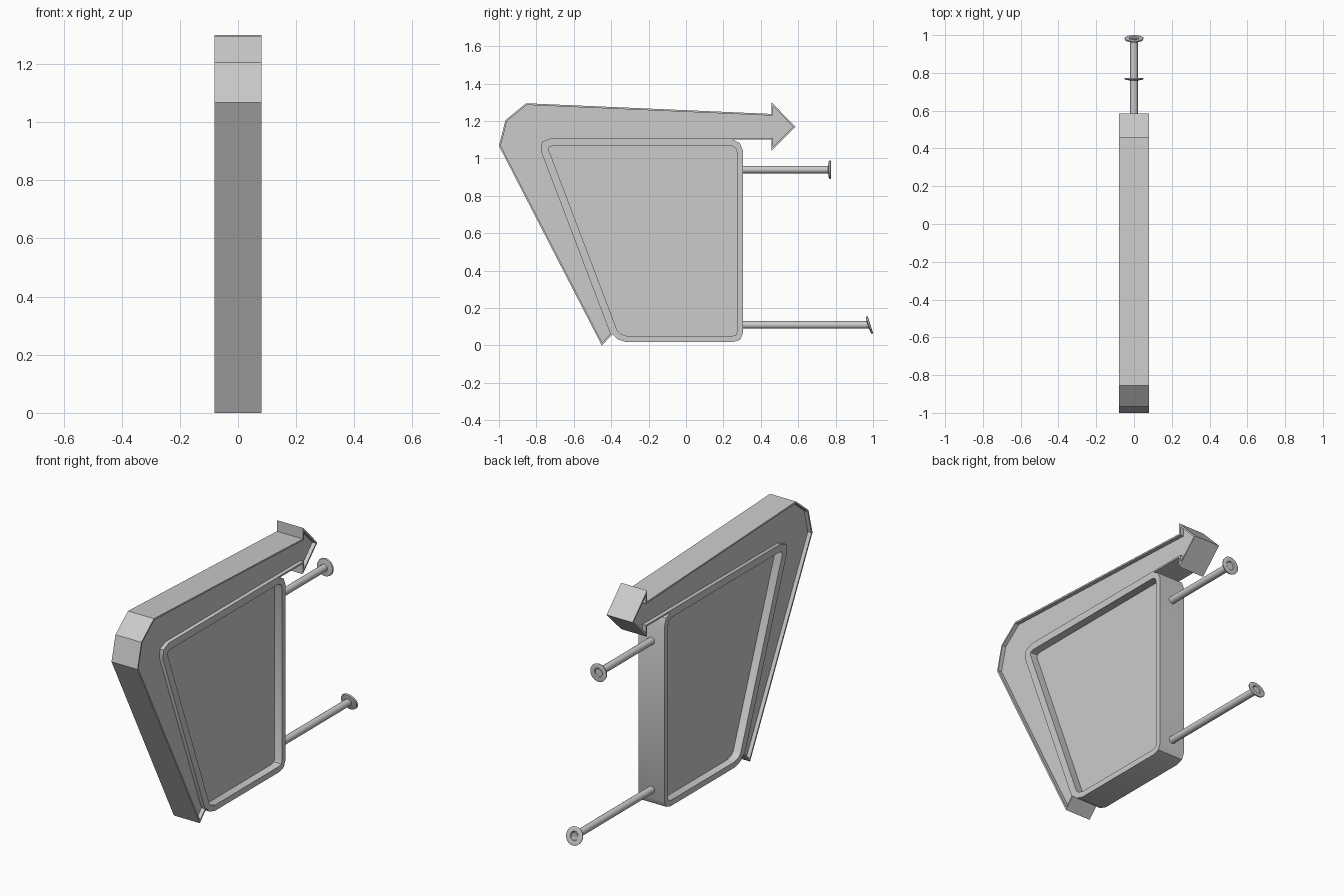
import bpy, bmesh, math
from mathutils import Matrix, Vector

if "Cube" in bpy.data.objects:
    bpy.data.objects.remove(bpy.data.objects["Cube"])

HALF = 0.08  # half thickness of the sign


def finish(bm, name, angle):
    bmesh.ops.recalc_face_normals(bm, faces=bm.faces[:])
    mesh = bpy.data.meshes.new(name)
    bm.to_mesh(mesh)
    bm.free()
    ob = bpy.data.objects.new(name, mesh)
    bpy.context.collection.objects.link(ob)
    bpy.ops.object.select_all(action='DESELECT')
    ob.select_set(True)
    bpy.context.view_layer.objects.active = ob
    bpy.ops.object.shade_smooth_by_angle(angle=math.radians(angle))
    return ob


def tray(name, outline, rim, depth):
    """Extruded (y, z) outline with a rimmed recess on both sides."""
    bm = bmesh.new()
    n = len(outline)
    left = [bm.verts.new((-HALF, y, z)) for y, z in outline]
    right = [bm.verts.new((HALF, y, z)) for y, z in outline]
    sides = [bm.faces.new(left), bm.faces.new(right[::-1])]
    for i in range(n):
        j = (i + 1) % n
        bm.faces.new((left[i], right[i], right[j], left[j]))
    bmesh.ops.recalc_face_normals(bm, faces=bm.faces[:])
    for face in sides:
        inward = -math.copysign(depth, face.calc_center_median().x)
        bmesh.ops.inset_region(bm, faces=[face], thickness=rim, use_even_offset=True)
        floor = bmesh.ops.extrude_discrete_faces(bm, faces=[face])['faces']
        verts = floor[0].verts[:]
        bmesh.ops.translate(bm, verts=verts, vec=Vector((inward, 0, 0)))
    return finish(bm, name, 30)


def lathe(name, profile, origin, tilt=0.0, segments=24):
    """Revolve (radius, distance) points about the y axis."""
    bm = bmesh.new()
    rings = []
    for r, d in profile:
        rings.append([bm.verts.new((r * math.cos(2 * math.pi * k / segments), d,
                                    r * math.sin(2 * math.pi * k / segments)))
                      for k in range(segments)])
    for a, b in zip(rings, rings[1:]):
        for k in range(segments):
            m = (k + 1) % segments
            bm.faces.new((a[k], a[m], b[m], b[k]))
    bm.faces.new(rings[0])
    bm.faces.new(rings[-1][::-1])
    ob = finish(bm, name, 35)
    ob.matrix_world = Matrix.Translation(origin) @ Matrix.Rotation(math.radians(tilt), 4, 'X')
    return ob


# bent arrow wrapping around the panel
corner = [(-0.766, 1.04), (-0.762, 1.082), (-0.72, 1.10)]
tray("arrow_band",
     [(-0.45, 0.0), (-1.0, 1.067), (-0.965, 1.205), (-0.855, 1.295),
      (0.457, 1.238), (0.457, 1.30), (0.585, 1.17), (0.457, 1.042),
      (0.457, 1.10)] + corner[::-1] + [(-0.394, 0.06)], 0.009, 0.022)

# framed panel with rounded corners
tray("sign_panel",
     corner + [(0.25, 1.10), (0.289, 1.081), (0.305, 1.04), (0.305, 0.065),
               (0.289, 0.03), (0.25, 0.018), (-0.32, 0.018), (-0.366, 0.033),
               (-0.394, 0.06)], 0.032, 0.045)

# mounting rods with wall flanges
flange = [(0.021, -0.008), (0.048, -0.004), (0.05, 0.004), (0.046, 0.006),
          (0.025, 0.004), (0.022, -0.002)]
for label, z, end, tilt in (("upper", 0.94, 0.768, 0), ("lower", 0.11, 0.98, 18)):
    lathe(label + "_rod", [(0.02, 0.0), (0.02, end - 0.28)], (0, 0.28, z), 0, 16)
    lathe(label + "_flange", flange, (0, end, z), tilt)
